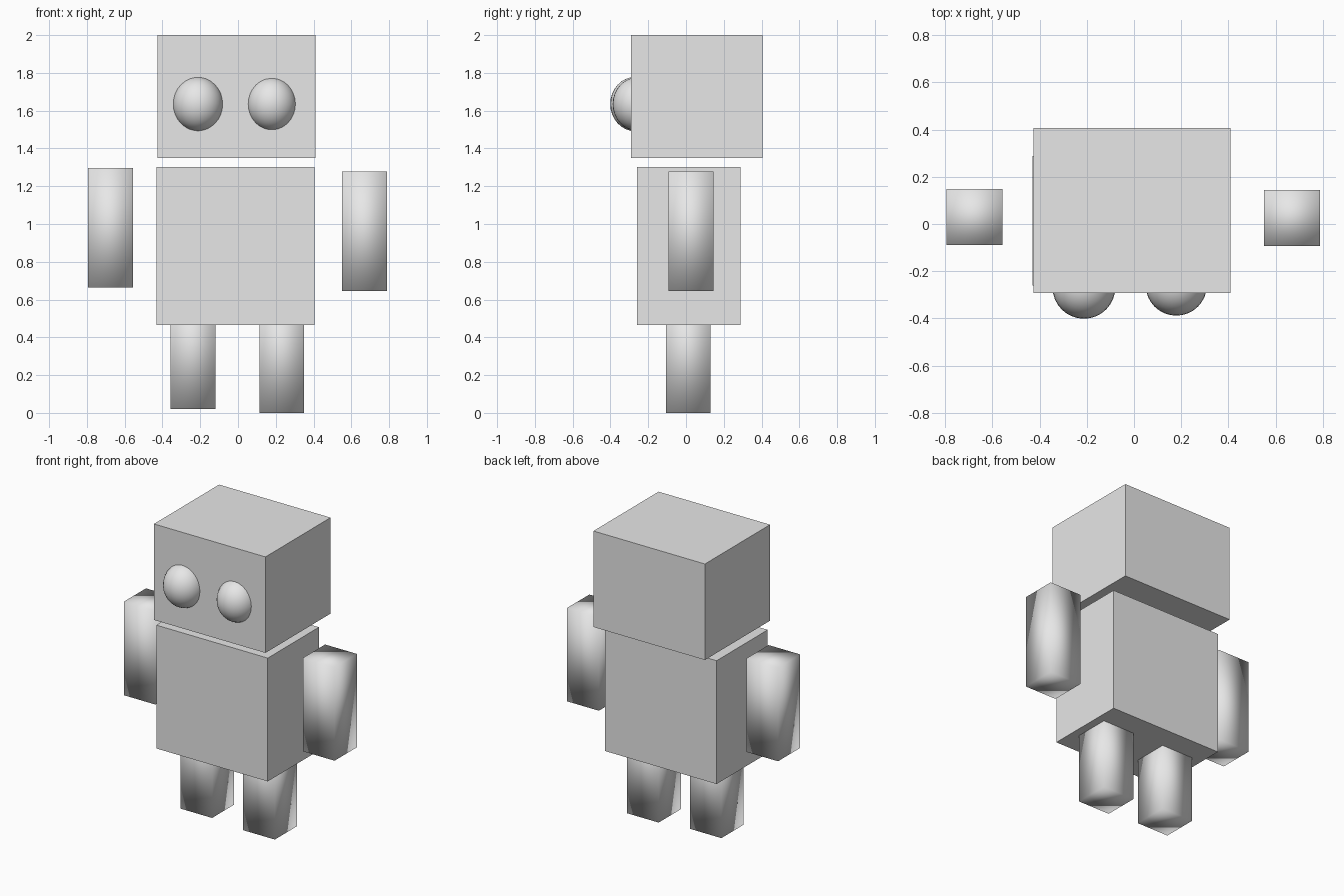
import bpy

if "Cube" in bpy.data.objects:
    bpy.data.objects.remove(bpy.data.objects["Cube"], do_unlink=True)

# Single plain material
grey = bpy.data.materials.new("light_grey")
grey.use_nodes = True
grey.diffuse_color = (0.8, 0.8, 0.8, 1)
grey.node_tree.nodes["Principled BSDF"].inputs["Base Color"].default_value = (0.8, 0.8, 0.8, 1)


def finish(name, scale, smooth):
    ob = bpy.context.object
    ob.name = name
    ob.scale = scale
    bpy.ops.object.transform_apply(location=False, rotation=False, scale=True)
    ob.data.materials.append(grey)
    if smooth:
        bpy.ops.object.shade_smooth()
    return ob


def box(name, centre, size, smooth=False):
    bpy.ops.mesh.primitive_cube_add(size=1, location=centre)
    return finish(name, size, smooth)


def eye(name, centre, radii):
    bpy.ops.mesh.primitive_uv_sphere_add(segments=32, ring_count=16, radius=1, location=centre)
    return finish(name, radii, True)


# Head and torso, with flat faces
box("head", (-0.008, 0.057, 1.675), (0.835, 0.697, 0.65))
box("torso", (-0.013, 0.014, 0.884), (0.835, 0.547, 0.835))

# Eyes set into the front of the head
eye("right_eye", (-0.212, -0.268, 1.635), (0.133, 0.133, 0.144))
eye("left_eye", (0.179, -0.258, 1.635), (0.13, 0.13, 0.141))

# Arms and legs: softly shaded boxes, legs reaching up into the torso
limb = (0.237, 0.237, 0.633)
box("right_arm", (-0.675, 0.03, 0.981), limb, True)
box("left_arm", (0.67, 0.026, 0.962), limb, True)
box("right_leg", (-0.238, 0.012, 0.337), limb, True)
box("left_leg", (0.232, 0.012, 0.3165), limb, True)
